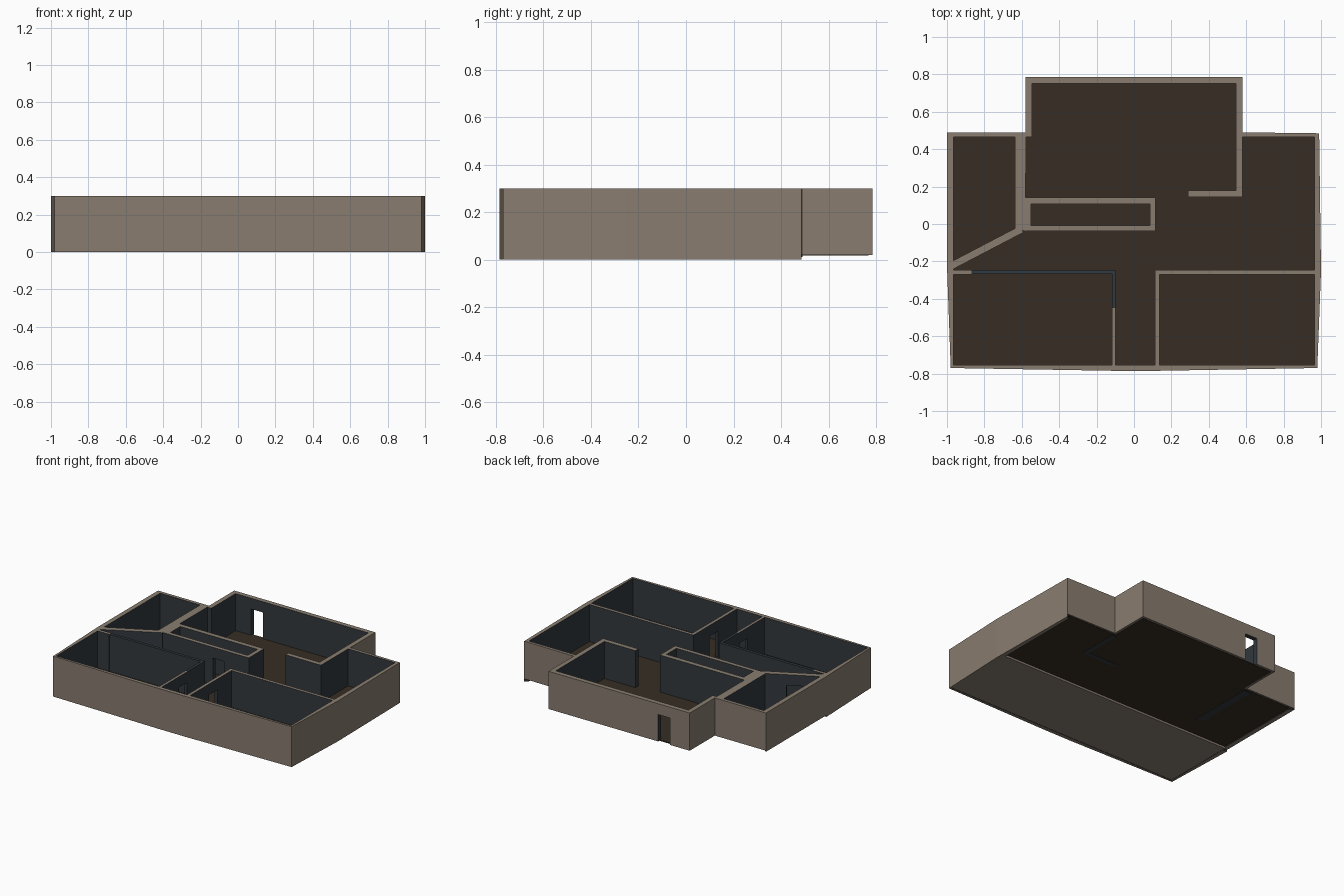
import bpy, math
from mathutils import Vector

if "Cube" in bpy.data.objects:
    bpy.data.objects.remove(bpy.data.objects["Cube"])


def material(name, rgb):
    m = bpy.data.materials.new(name)
    m.diffuse_color = (*rgb, 1)
    m.use_nodes = True
    m.node_tree.nodes["Principled BSDF"].inputs["Base Color"].default_value = m.diffuse_color
    return m


MATS = [material("tan_plaster", (0.25, 0.203, 0.16)),
        material("dark_slate", (0.032, 0.040, 0.048)),
        material("dark_brown_floor", (0.038, 0.027, 0.017))]
TAN, SLATE, BROWN = 0, 1, 2
TOP, FLOOR, DOOR = 0.30, 0.025, 0.22


def build(name, faces, colours):
    """Make an object from separate faces, merging shared corners."""
    verts, index, polys = [], {}, []
    for f in faces:
        poly = []
        for p in f:
            key = tuple(round(c, 5) for c in p)
            if key not in index:
                index[key] = len(verts)
                verts.append(key)
            poly.append(index[key])
        polys.append(poly)
    me = bpy.data.meshes.new(name)
    me.from_pydata(verts, [], polys)
    for m in MATS:
        me.materials.append(m)
    for poly, c in zip(me.polygons, colours):
        poly.material_index = c
    ob = bpy.data.objects.new(name, me)
    bpy.context.collection.objects.link(ob)
    return ob


def prism(name, pts, z0, z1, top=TAN, side=SLATE, bottom=SLATE):
    """Extrude a counter-clockwise footprint from z0 to z1."""
    n = len(pts)
    faces = [[(x, y, z1) for x, y in pts], [(x, y, z0) for x, y in reversed(pts)]]
    colours = [top, bottom] + [side] * n
    for i in range(n):
        a, b = pts[i], pts[(i + 1) % n]
        faces.append([(*a, z0), (*b, z0), (*b, z1), (*a, z1)])
    return build(name, faces, colours)


def wall(name, a, b, thick, door=None, z0=0.02, top=TAN):
    """Straight inside wall along a centre line, with an optional doorway."""
    a, b = Vector(a), Vector(b)
    length = (b - a).length
    d = (b - a) / length
    side = Vector((-d.y, d.x)) * thick / 2

    def piece(part, s0, s1, low):
        p, q = a + d * s0, a + d * s1
        prism(part, [tuple(p - side), tuple(q - side), tuple(q + side), tuple(p + side)],
              low, TOP, top)

    if not door:
        return piece(name, 0, length, z0)
    piece(name + "_first", 0, door[0], z0)
    piece(name + "_lintel", door[0], door[1], DOOR)
    if door[1] < length:
        piece(name + "_second", door[1], length, z0)


# Outer shell: outer corner, inner corner, underside height of the next stretch
SHELL = [((-0.98, -0.77), (-0.965, -0.755), 0),
         ((-0.10, -0.785), (-0.10, -0.755), 0),
         ((0.12, -0.785), (0.12, -0.755), 0),
         ((0.98, -0.77), (0.965, -0.755), 0),
         ((1.00, -0.25), (0.965, -0.25), 0),
         ((0.99, 0.485), (0.965, 0.465), 0.02),
         ((0.58, 0.49), (0.545, 0.465), 0.02),
         ((0.58, 0.785), (0.545, 0.75), 0.02),
         ((-0.32, 0.785), (-0.32, 0.75), DOOR),      # back doorway
         ((-0.42, 0.785), (-0.42, 0.75), 0.02),
         ((-0.58, 0.785), (-0.545, 0.75), 0.02),
         ((-0.58, 0.49), (-0.545, 0.465), 0.02),
         ((-1.00, 0.49), (-0.965, 0.465), 0.012),
         ((-1.00, -0.22), (-0.965, -0.22), 0)]
faces, colours = [], []
for i, (o0, n0, z) in enumerate(SHELL):
    o1, n1, znext = SHELL[(i + 1) % len(SHELL)]
    faces += [[(*o0, z), (*o1, z), (*o1, TOP), (*o0, TOP)],
              [(*n1, z), (*n0, z), (*n0, TOP), (*n1, TOP)],
              [(*o0, TOP), (*o1, TOP), (*n1, TOP), (*n0, TOP)],
              [(*o1, z), (*o0, z), (*n0, z), (*n1, z)]]
    colours += [TAN, SLATE, TAN, SLATE if z == DOOR else TAN]
    if z != znext:      # jamb where the underside steps
        cap = [(*o1, z), (*n1, z), (*n1, znext), (*o1, znext)]
        faces.append(cap if z < znext else cap[::-1])
        colours.append(SLATE)
build("outer_walls", faces, colours)

# Floor plate, following the shell, and the lower slab under the front rooms
mid = [tuple((p + q) / 2 for p, q in zip(o, n)) for o, n, _ in SHELL]
prism("floor", mid, 0.018, FLOOR, BROWN, BROWN, BROWN)
prism("front_slab", [(-0.97, -0.76), (0.97, -0.76), (0.97, -0.2), (-0.97, -0.2)],
      0.002, 0.017, TAN, TAN, TAN)

# Front rooms and the hall between them
wall("left_room_back_wall", (-0.965, -0.257), (-0.87, -0.257), 0.024)
wall("left_room_back_wall_dark_top", (-0.87, -0.257), (-0.098, -0.257), 0.022, top=SLATE)
wall("hall_left_wall", (-0.108, -0.755), (-0.108, -0.45), 0.02, (0.20, 0.295))
wall("hall_left_wall_dark_top", (-0.108, -0.45), (-0.108, -0.268), 0.02, top=SLATE)
wall("hall_right_wall", (0.123, -0.755), (0.123, -0.245), 0.024, (0.22, 0.32))
wall("right_room_back_wall", (0.135, -0.257), (0.965, -0.257), 0.024)

# Side room: slanted wall with a doorway, and its thick right wall
wall("slanted_wall", (-0.975, -0.223), (-0.60, -0.027), 0.04, (0.14, 0.25))
prism("side_room_wall", [(-0.637, -0.02), (-0.58, -0.04), (-0.578, 0.465), (-0.637, 0.465)],
      0.015, TOP)

# Narrow store in the middle
wall("store_front_wall", (-0.58, -0.023), (0.115, -0.023), 0.03, (0.40, 0.49))
wall("store_back_wall", (-0.58, 0.125), (0.115, 0.125), 0.035)
wall("store_left_wall", (-0.565, -0.008), (-0.565, 0.108), 0.03)
wall("store_right_wall", (0.10, -0.008), (0.10, 0.108), 0.03)

# Large back room
wall("back_room_right_wall", (0.5625, 0.145), (0.5625, 0.465), 0.035, z0=0.015)
wall("back_room_stub_wall", (0.29, 0.1625), (0.545, 0.1625), 0.035, z0=0.015)
